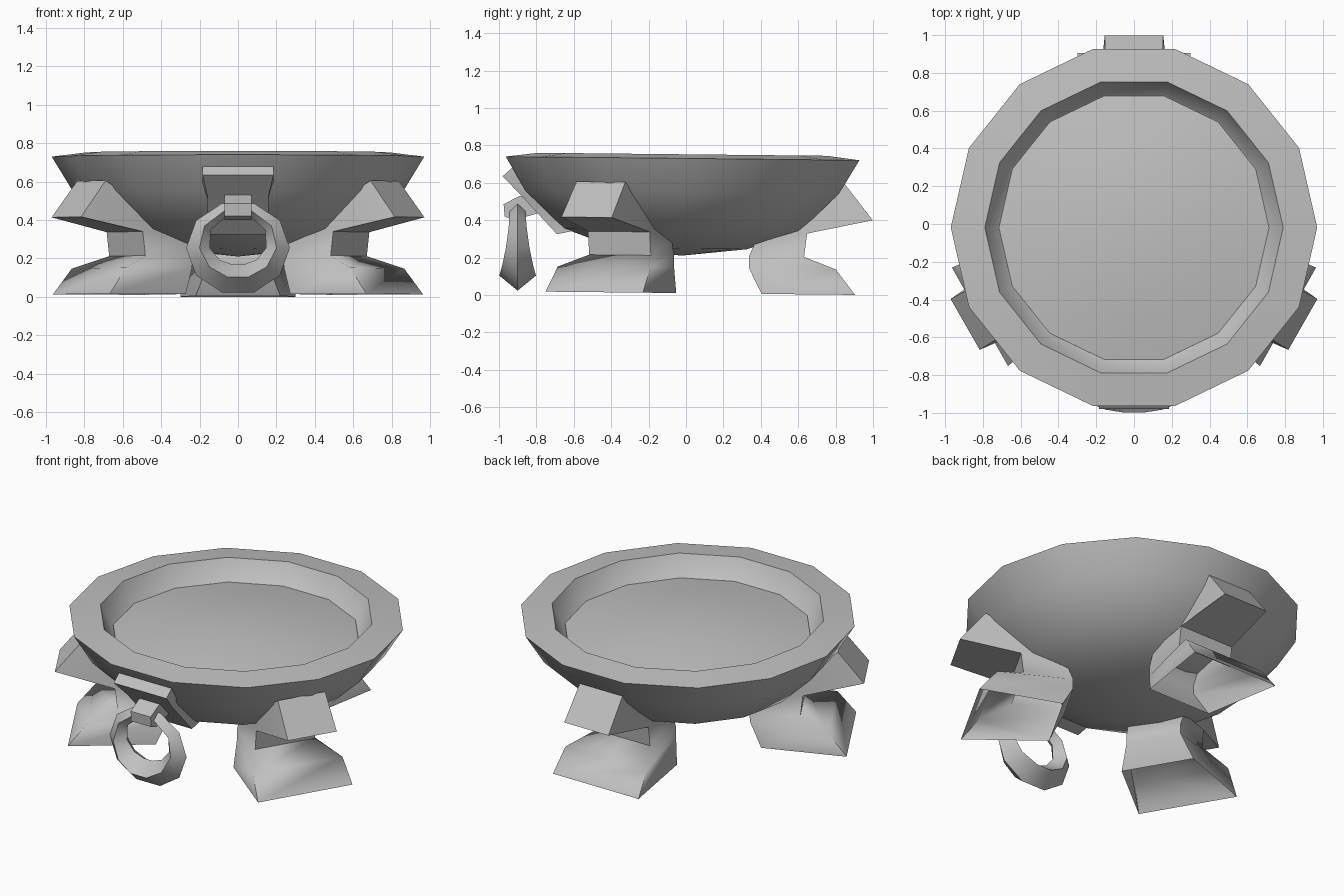
import bpy, bmesh, math
from mathutils import Matrix

if "Cube" in bpy.data.objects:
    bpy.data.objects.remove(bpy.data.objects["Cube"], do_unlink=True)

stone = bpy.data.materials.new("grey_stone")
stone.use_nodes = True
GREY = (0.53, 0.53, 0.53, 1)
stone.diffuse_color = GREY
stone.node_tree.nodes["Principled BSDF"].inputs["Base Color"].default_value = GREY

CENTRE_Y = -0.026
TILT = Matrix.Rotation(math.radians(-0.6), 4, "X")


def loft(name, rings, closed=False, caps=(0, -1), matrix=Matrix(), angle=35):
    """Skin a list of equal-length vertex rings; a one-point ring makes a tip."""
    bm = bmesh.new()
    loops = [[bm.verts.new(p) for p in ring] for ring in rings]
    pairs = list(zip(loops, loops[1:]))
    if closed:
        pairs.append((loops[-1], loops[0]))
    for a, b in pairs:
        n = max(len(a), len(b))
        for i in range(n):
            j = (i + 1) % n
            quad = [a[i % len(a)], a[j % len(a)], b[j % len(b)], b[i % len(b)]]
            bm.faces.new(list(dict.fromkeys(quad)))
    for end in caps:
        bm.faces.new(loops[end])
    bmesh.ops.recalc_face_normals(bm, faces=bm.faces)
    bm.transform(matrix)
    mesh = bpy.data.meshes.new(name)
    bm.to_mesh(mesh)
    bm.free()
    mesh.materials.append(stone)
    obj = bpy.data.objects.new(name, mesh)
    bpy.context.collection.objects.link(obj)
    bpy.ops.object.select_all(action="DESELECT")
    obj.select_set(True)
    bpy.context.view_layer.objects.active = obj
    bpy.ops.object.shade_smooth_by_angle(angle=math.radians(angle))


def circle(r, z, sides=14):
    if r == 0:
        return [(0, CENTRE_Y, z)]
    steps = [math.tau * k / sides for k in range(sides)]
    return [(r * math.cos(a), CENTRE_Y + r * math.sin(a), z) for a in steps]


# Bowl with a thick sloping rim, and the domed filling inside
bowl_profile = [(0, .21), (.36, .248), (.65, .35), (.86, .55), (.97, .73),
                (.79, .752), (.725, .63), (.69, .61), (0, .61)]
loft("bowl", [circle(*p) for p in bowl_profile], caps=(), matrix=TILT)
fill_profile = [(.715, .62), (.715, .63), (.48, .67), (.24, .695), (0, .705)]
loft("filling", [circle(*p) for p in fill_profile], caps=(0,), matrix=TILT)

# Three hollow legs, open underneath
# Each section is an outer and an inner edge (radius, height, half width)
leg_sections = [((.93, .01, .30), (.43, .01, .22)),
                ((.825, .145, .285), (.36, .15, .165)),
                ((.655, .21, .19), (.36, .21, .165)),
                ((.67, .335, .19), (.40, .30, .17)),
                ((1.02, .41, .155), (.87, .60, .15))]
for name, degrees, reach in (("back_leg", 90, 0), ("left_leg", -29.7, .009),
                             ("right_leg", 209.7, .009)):
    rings = [[(ro, -wo, zo), (ro, wo, zo), (ri, wi, zi), (ri, -wi, zi)]
             for (ro, zo, wo), (ri, zi, wi) in leg_sections]
    place = (Matrix.Translation((0, CENTRE_Y, 0))
             @ Matrix.Rotation(math.radians(degrees), 4, "Z")
             @ Matrix.Translation((reach, 0, 0)))
    loft(name, rings, caps=(-1,), matrix=TILT @ place, angle=70)

# Bracket hugging the front of the bowl: front edge and back edge per section
bracket_sections = [((-.93, .68, .185), (-.80, .62, .185)),
                    ((-.98, .635, .185), (-.78, .56, .185)),
                    ((-.88, .53, .16), (-.72, .50, .16)),
                    ((-.69, .325, .16), (-.52, .36, .16))]
loft("bracket", [[(-wf, yf, zf), (wf, yf, zf), (wb, yb, zb), (-wb, yb, zb)]
                 for (yf, zf, wf), (yb, zb, wb) in bracket_sections], angle=25)

# Short lug that holds the ring
lug_profile = [(-.78, .53), (-.89, .53), (-.975, .485), (-.97, .42), (-.92, .40), (-.78, .44)]
loft("ring_lug", [[(x, y, z) for y, z in lug_profile] for x in (-.07, .07)], angle=25)

# Hanging ring with a diamond section that swells toward the bottom
SIDES = 10
ring = []
for k in range(SIDES):
    a = math.tau * (k + .5) / SIDES
    s, c = math.sin(a), -math.cos(a)
    low = (1 - c) / 2
    depth = .042 + .058 * low ** 1.5
    mid = .22 - .05 * low
    section = [(.262, 0), (mid, -depth), (.19 - .095 * low, 0), (mid, depth)]
    ring.append([(1.03 * r * s, -.9 + d, .255 + .93 * r * c) for r, d in section])
loft("hanging_ring", ring, closed=True, caps=(), angle=40)
